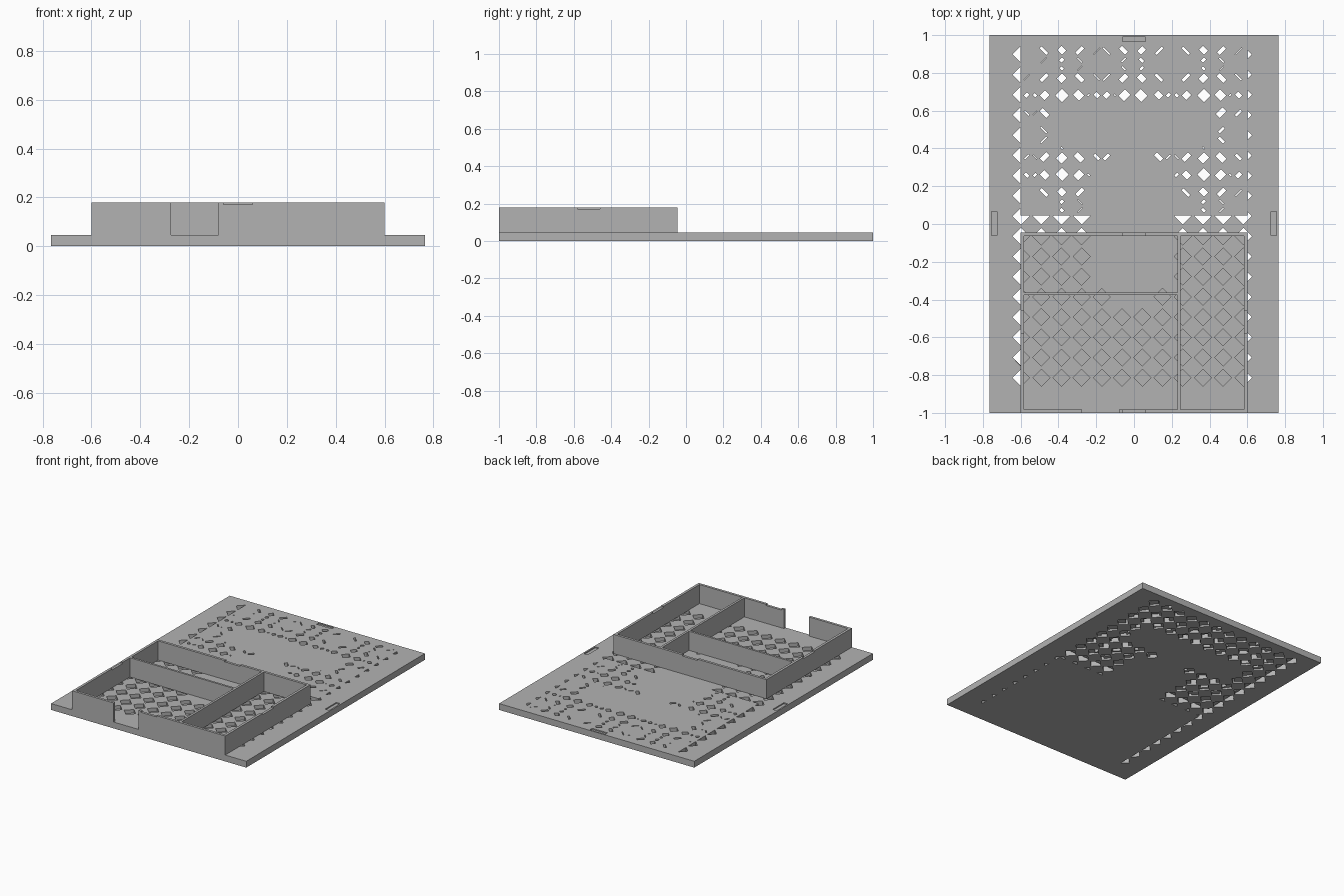
import bpy, bmesh
from mathutils import Matrix, Vector

if "Cube" in bpy.data.objects:
    bpy.data.objects.remove(bpy.data.objects["Cube"], do_unlink=True)

grey = bpy.data.materials.new("plain grey")
grey.use_nodes = True
colour = (0.45, 0.45, 0.45, 1)
grey.diffuse_color = colour
grey.node_tree.nodes["Principled BSDF"].inputs["Base Color"].default_value = colour

TOP, RIM = 0.045, 0.18          # base height, tray height
WALL, HALF = 0.018, 0.6         # wall thickness, tray half width
FRONT, BACK = -1.0, -0.045      # tray depth range


def add_box(bm, x0, x1, y0, y1, z0, z1):
    size = Vector((x1 - x0, y1 - y0, z1 - z0))
    mid = Vector((x0 + x1, y0 + y1, z0 + z1)) / 2
    bmesh.ops.create_cube(bm, size=1, matrix=Matrix.Translation(mid) @ Matrix.Diagonal(size.to_4d()))


def add_diamond(bm, x, y, r):
    bmesh.ops.create_cone(bm, segments=4, radius1=r, radius2=r, depth=0.4, cap_ends=True,
                          matrix=Matrix.Translation((x, y, 0)))


def make(name, bm):
    mesh = bpy.data.meshes.new(name)
    bm.to_mesh(mesh)
    bm.free()
    mesh.materials.append(grey)
    ob = bpy.data.objects.new(name, mesh)
    bpy.context.collection.objects.link(ob)
    return ob


def boxes(name, *dims):
    bm = bmesh.new()
    for d in dims:
        add_box(bm, *d)
    return make(name, bm)


def combine(ob, tool, operation):
    """Apply a boolean and remove the tool object."""
    tool.hide_render = True
    mod = ob.modifiers.new("combine", 'BOOLEAN')
    mod.operation, mod.solver, mod.object = operation, 'EXACT', tool
    bpy.context.view_layer.update()
    mesh = bpy.data.meshes.new_from_object(ob.evaluated_get(bpy.context.evaluated_depsgraph_get()))
    ob.modifiers.clear()
    ob.data = mesh
    bpy.data.objects.remove(tool, do_unlink=True)


def lattice(name, xs, ys, r, keep=lambda x, y: True):
    bm = bmesh.new()
    for x in xs:
        for y in ys:
            if keep(x, y):
                add_diamond(bm, x, y, r)
    return make(name, bm)


def perforated(x, y):
    """The middle of the base stays solid."""
    neck = abs(x + 0.01) < 0.13 if y > 0.3 else abs(x + 0.01) < 0.2
    if 0.42 < y < 0.62:
        return abs(x) > 0.42
    if -0.42 < y < -0.35:
        return abs(x + 0.01) > 0.13
    return not (-0.35 < y < 0.42 and neck)


# base slab with coarse diamond holes
base = boxes("base_slab", (-0.765, 0.765, -1, 1, 0, TOP))
coarse = lattice("coarse_holes", [-0.598 + 0.107 * i for i in range(12)],
                 [-0.814 + 0.107 * i for i in range(17)], 0.045, perforated)
combine(base, coarse, 'DIFFERENCE')

# back panel with finer holes, set into the slab
panel = boxes("back_panel", (-HALF, HALF, -BACK, 0.97, 0.012, TOP))
fine = lattice("fine_holes", [-0.548 + 0.0835 * i for i in range(14)],
               [0.0955 + 0.0835 * i for i in range(11)], 0.035)
combine(panel, fine, 'DIFFERENCE')
combine(base, panel, 'UNION')

# closed floor under the tray
combine(base, boxes("tray_floor", (-HALF, HALF, FRONT, BACK, 0, 0.02)), 'UNION')

# shallow slots along the edges of the base
slots = [(-0.06, 0.06, 0.965, 0.99, TOP - 0.008, 0.1)]
for s in (-1, 1):
    a, b = sorted((s * 0.725, s * 0.755))
    slots.append((a, b, -0.06, 0.065, TOP - 0.008, 0.1))
combine(base, boxes("base_slots", *slots), 'DIFFERENCE')

# tray walls: outer frame with three compartments cut out
tray = boxes("tray_walls", (-HALF, HALF, FRONT, BACK, TOP - 0.002, RIM))
inner = HALF - WALL
rooms = boxes("compartments",
              (-inner, 0.23, FRONT + WALL, -0.377, 0, 0.3),
              (-inner, 0.23, -0.362, BACK - WALL, 0, 0.3),
              (0.246, inner, FRONT + WALL, BACK - WALL, 0, 0.3))
combine(tray, rooms, 'DIFFERENCE')

# front opening and small notches in the rim
notches = boxes("rim_notches",
                (-0.275, -0.08, -1.1, FRONT + WALL + 0.005, 0, 0.3),
                (-0.06, 0.06, -1.1, -0.957, RIM - 0.009, 0.3),
                (-0.06, 0.06, BACK - WALL - 0.01, 0, RIM - 0.009, 0.3),
                (-0.7, -inner + 0.01, -0.58, -0.46, RIM - 0.009, 0.3),
                (inner - 0.01, 0.7, -0.58, -0.46, RIM - 0.009, 0.3))
combine(tray, notches, 'DIFFERENCE')
